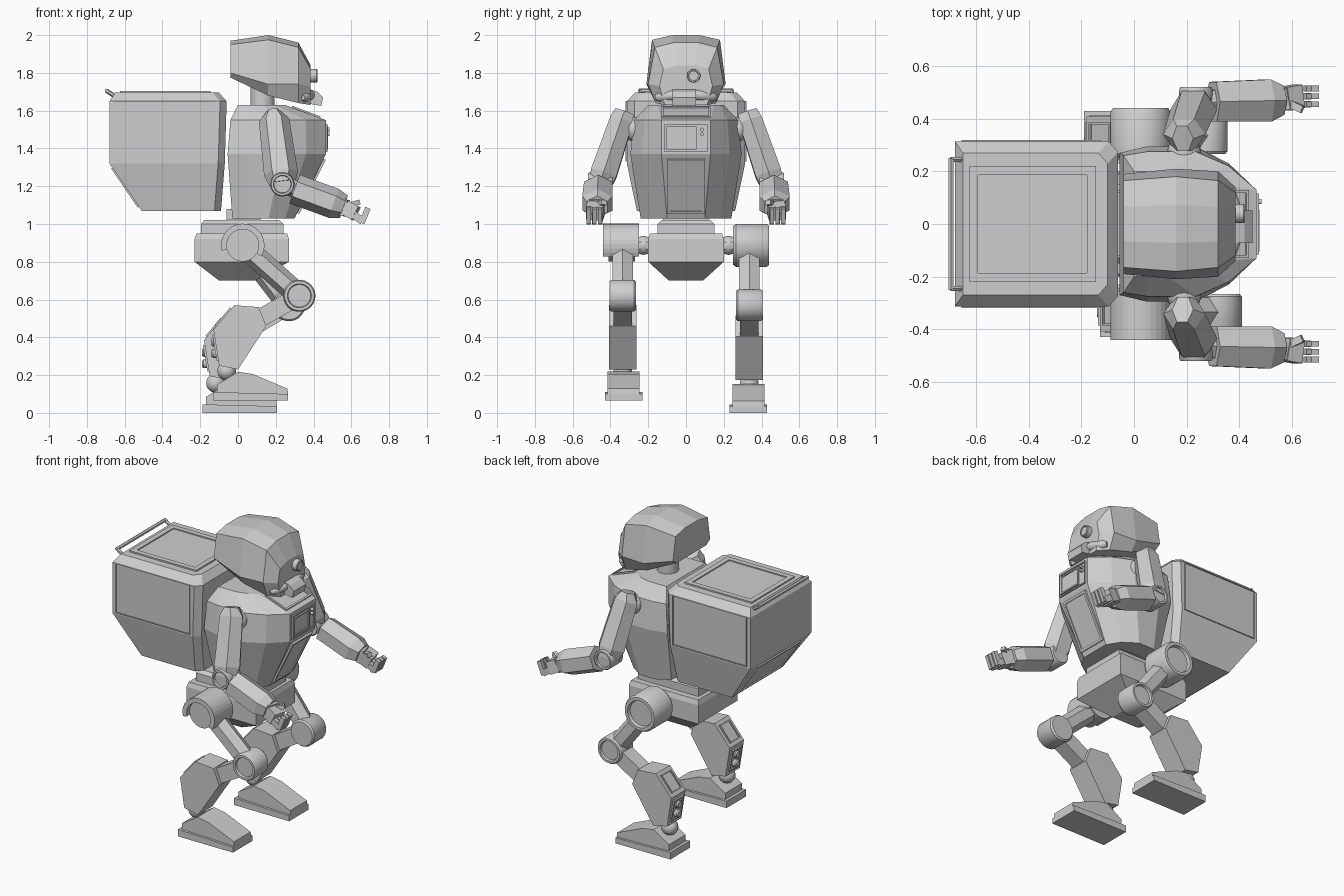
import bpy
import bmesh
from math import pi, sin, cos
from mathutils import Vector

old = bpy.data.objects.get("Cube")
if old:
    bpy.data.objects.remove(old, do_unlink=True)

grey = bpy.data.materials.new("plain grey")
grey.use_nodes = True
grey.diffuse_color = (0.62, 0.62, 0.62, 1)
grey.node_tree.nodes["Principled BSDF"].inputs["Base Color"].default_value = grey.diffuse_color


def loft(name, rings, smooth=False):
    """Skin a stack of equal rings and cap both ends."""
    bm = bmesh.new()
    loops = [[bm.verts.new(p) for p in ring] for ring in rings]
    count = len(loops[0])
    for low, high in zip(loops, loops[1:]):
        for i in range(count):
            j = (i + 1) % count
            bm.faces.new((low[i], low[j], high[j], high[i]))
    bm.faces.new(loops[0][::-1])
    bm.faces.new(loops[-1])
    bmesh.ops.recalc_face_normals(bm, faces=bm.faces[:])
    if smooth:
        for face in bm.faces:
            face.smooth = True
        for edge in bm.edges:
            edge.smooth = edge.calc_face_angle(0) < 0.6
    mesh = bpy.data.meshes.new(name)
    bm.to_mesh(mesh)
    bm.free()
    mesh.materials.append(grey)
    obj = bpy.data.objects.new(name, mesh)
    bpy.context.collection.objects.link(obj)
    return obj


def beam(name, start, end, stations, sides=4, smooth=False):
    """Tube from start to end; stations are (fraction, half width, half height)."""
    a, b = Vector(start), Vector(end)
    d = (b - a).normalized()
    ref = Vector((1, 0, 0)) if abs(d.y) > 0.9 else Vector((0, 1, 0))
    u = (ref - d * ref.dot(d)).normalized()
    w = d.cross(u)
    k = 1 / cos(pi / sides) if sides < 9 else 1
    rings = []
    for t, ru, rw in stations:
        turns = [(2 * i + 1) * pi / sides for i in range(sides)]
        rings.append([a.lerp(b, t) + k * (u * ru * cos(q) + w * rw * sin(q)) for q in turns])
    return loft(name, rings, smooth)


def bar(name, start, end, w, h, sides=4):
    return beam(name, start, end, [(0, w, h), (1, w, h)], sides)


def drum(name, start, end, r):
    """Round joint with a rounded rim and a sunken disc at its end."""
    outline = [(0, .9), (.08, 1), (.92, 1), (1, .92), (1, .75), (.9, .7)]
    return beam(name, start, end, [(t, r * f, r * f) for t, f in outline], 28, True)


def ball(name, centre, r):
    c, up = Vector(centre), Vector((0, 0, r))
    arc = [pi * (i + .1) / 10.2 for i in range(11)]
    return beam(name, c - up, c + up, [((1 - cos(q)) / 2, r * sin(q), r * sin(q)) for q in arc], 20, True)


def prism(name, outline, y, half):
    """Side outline in x and z, given thickness across y."""
    return loft(name, [[(x, y + s, z) for x, z in outline] for s in (-half, half)])


def panel(name, centre, u, v, t=0.008, rim=0.85):
    """Thin plate with a sunken middle, facing u cross v."""
    c, u, v = Vector(centre), Vector(u), Vector(v)
    n = u.cross(v).normalized()
    edge = (1 - rim) * min(u.length, v.length)
    iu, iv = u * (1 - edge / u.length), v * (1 - edge / v.length)
    levels = [(u, v, -.005), (u, v, t), (iu, iv, t), (iu, iv, t * .2)]
    return loft(name, [[c + p * i + q * j + n * h for i, j in ((-1, -1), (1, -1), (1, 1), (-1, 1))]
                       for p, q, h in levels])


def mirrored(half):
    """Close a half ring of points by mirroring it across y."""
    return half + [(x, -y, z) for x, y, z in reversed(half)]


# Cargo pack with chamfered front corners
pack = [(1.07, -.51, -.09, .26), (1.32, -.68, -.07, .313), (1.65, -.68, -.06, .313), (1.695, -.65, -.1, .27)]
loft("cargo_pack", [mirrored([(xb, w, z), (xf - .035, w, z), (xf, w - .04, z)]) for z, xb, xf, w in pack])
panel("pack_lid", (-.385, 0, 1.695), (.24, 0, 0), (0, .22, 0), .009)
panel("pack_left_panel", (-.39, .313, 1.49), (-.265, 0, 0), (0, 0, .16), .007, .97)
panel("pack_right_panel", (-.39, -.313, 1.49), (.265, 0, 0), (0, 0, .16), .007, .97)
panel("pack_rear_panel", (-.595, 0, 1.195), (0, -.22, 0), (-.07, 0, .103), .008, .9)
bar("pack_handle", (-.695, -.25, 1.705), (-.695, .25, 1.705), .01, .01, 6)
for s in (-1, 1):
    bar("pack_handle_post", (-.65, s * .245, 1.675), (-.695, s * .245, 1.705), .01, .01, 6)

# Torso: half widths at back, side, front corner and front face
torso = [(1.03, -.03, .19, .24, .25, .18, .3, .1), (1.37, -.055, .27, .295, .36, .23, .465, .13),
         (1.55, -.04, .26, .275, .36, .22, .465, .13), (1.63, 0, .2, .2, .2, .18, .25, .15)]
loft("torso", [mirrored([(xb, wb, z), (.05, ws, z), (xc * .65, ws, z), (xc, wc, z), (xf, wf, z)])
               for z, xb, wb, ws, xc, wc, xf, wf in torso])
panel("chest_panel", (.465, 0, 1.455), (0, .115, 0), (0, 0, .075), .009, .9)
panel("chest_screen", (.469, -.025, 1.455), (0, .08, 0), (0, 0, .06))
for z in (1.5, 1.475):
    beam("chest_knob", (.465, .085, z), (.485, .085, z), [(0, .01, .01), (1, .01, .01)], 12, True)
panel("belly_panel", (.387, 0, 1.2), (0, .1, 0), (.07, 0, .143))
panel("collar_panel", (.36, 0, 1.59), (0, .13, 0), (-.075, 0, .028))
bar("waist", (.03, 0, .99), (.03, 0, 1.08), .12, .09)
beam("neck", (.13, 0, 1.58), (.13, 0, 1.74), [(0, .065, .065), (1, .065, .065)], 24, True)

# Head: cross sections from back to front
head = [(-.04, 1.775, 1.8, 1.95, 1.97, .19, .165), (.16, 1.68, 1.74, 1.975, 2.0, .21, .18),
        (.32, 1.64, 1.74, 1.935, 1.96, .2, .165), (.385, 1.63, 1.73, 1.82, 1.84, .14, .12)]
loft("head", [mirrored([(x, w * .8, zb), (x, w, zm), (x, wt, zt), (x, wt * .4, zr)])
              for x, zb, zm, zt, zr, w, wt in head])
drum("eye", (.37, .04, 1.785), (.42, .04, 1.785), .036)
prism("snout", [(.36, 1.72), (.42, 1.7), (.45, 1.67), (.44, 1.625), (.36, 1.64)], -.01, .062)
for s in (-1, 1):
    beam("cheek_pad", (.385, s * .04, 1.685), (.34, s * .16, 1.67),
         [(0, .02, .02), (.15, .03, .028), (.8, .03, .028), (1, .015, .015)], 16, True)

# Pelvis
pelvis = [(.7, -.1, .09, .09), (.8, -.23, .27, .2), (.92, -.23, .27, .2), (.95, -.22, .26, .19)]
loft("pelvis", [mirrored([(xb, w, z), (xf, w, z)]) for z, xb, xf, w in pelvis])
plate = [(.94, -.195, .24, .15), (1.0, -.195, .24, .15), (1.02, -.18, .22, .13)]
loft("pelvis_plate", [mirrored([(xb, w, z), (xf, w, z)]) for z, xb, xf, w in plate])


def arm(side, s):
    def p(x, y, z):
        return (x, s * y, z)

    ball(side + "_shoulder", p(.19, .27, 1.5), .065)
    beam(side + "_upper_arm", p(.185, .325, 1.595), p(.235, .455, 1.21),
         [(0, .05, .035), (.12, .062, .07), (.85, .07, .078), (1, .06, .06)], 6)
    drum(side + "_elbow", p(.235, .39, 1.21), p(.235, .52, 1.21), .064)
    bar(side + "_elbow_link", p(.235, .46, 1.21), p(.34, .465, 1.17), .045, .04, 6)
    beam(side + "_forearm", p(.3, .465, 1.185), p(.56, .47, 1.09),
         [(0, .075, .07), (.8, .08, .07), (1, .055, .055)], 6)
    bar(side + "_wrist", p(.55, .47, 1.09), p(.575, .475, 1.083), .04, .045)
    bar(side + "_palm", p(.57, .475, 1.085), p(.625, .485, 1.055), .045, .04)
    for y in (.455, .485, .515):
        bar(side + "_finger", p(.61, y, 1.05), p(.66, y, 1.015), .012, .02)
        bar(side + "_fingertip", p(.655, y, 1.005), p(.688, y, 1.085), .011, .015)
    bar(side + "_thumb", p(.585, .46, 1.1), p(.64, .435, 1.115), .014, .013)


def leg(side, s, knee, dx, dz, foot_drop):
    y = s * .335
    hip = (.025, .887)

    def outline(points, k=1):
        return [(x + dx * k, z + dz * k) for x, z in points]

    # Hip, full on the left and an open shell on the right
    bar(side + "_hip_axle", (hip[0], s * .15, hip[1]), (hip[0], s * .3, hip[1]), .045, .045, 8)
    ball(side + "_hip_ball", (hip[0], s * .225, hip[1]), .05)
    if s > 0:
        drum(side + "_hip", (hip[0], .25, hip[1]), (hip[0], .44, hip[1]), .115)
    else:
        sweep = [pi * (i / 20 * 1.25 - .17) for i in range(21)]
        ring = [(r, q) for r, path in ((.115, sweep), (.085, sweep[::-1])) for q in path]
        prism(side + "_hip_shell", [(hip[0] + r * cos(q), hip[1] + r * sin(q)) for r, q in ring], -.345, .095)
        beam(side + "_hip_hub", (hip[0], -.27, hip[1]), (hip[0], -.41, hip[1]),
             [(0, .086, .086), (1, .086, .086)], 24, True)

    # Thigh, knee and shin
    bar(side + "_thigh", (hip[0], y, hip[1]), (knee[0], y, knee[1]), .055, .052, 6)
    drum(side + "_knee", (knee[0], s * .265, knee[1]), (knee[0], s * .405, knee[1]), .085)
    bar(side + "_shin", (knee[0], y, knee[1]), (.08 + dx, y, .48 + dz), .048, .048)

    # Calf with its rear fittings
    calf = [(-.02, .57), (.11, .56), (.15, .46), (0, .23), (-.1, .25), (-.13, .44)]
    prism(side + "_calf", outline(calf), y, .073)
    panel(side + "_calf_vent", (-.075 + dx, y, .505 + dz), (0, -.05, 0), (.04, 0, .048), .009)
    panel(side + "_calf_plate", (-.115 + dx, y, .345 + dz), (0, -.05, 0), (-.012, 0, .07), .009)
    for z in (.315, .375):
        beam(side + "_calf_knob", (-.1 + dx, y, z + dz), (-.14 + dx, y, z + dz),
             [(0, .024, .024), (.8, .024, .024), (1, .018, .018)], 16, True)

    # Ankle and foot
    ball(side + "_ankle", (-.06 + dx * foot_drop, y, .222 + dz * foot_drop), .05)
    instep = [(-.11, .1), (.265, .1), (.262, .128), (.08, .205), (0, .218), (-.11, .15)]
    prism(side + "_foot", outline(instep, foot_drop), y - s * .005, .085)
    sole = [(-.13, .065), (.265, .065), (.265, .1), (-.13, .11)]
    prism(side + "_sole", outline(sole, foot_drop), y - s * .005, .1)


arm("left", 1)
arm("right", -1)
leg("left", 1, (.27, .57), -.05, -.055, 1.18)
leg("right", -1, (.325, .62), 0, 0, 0)
